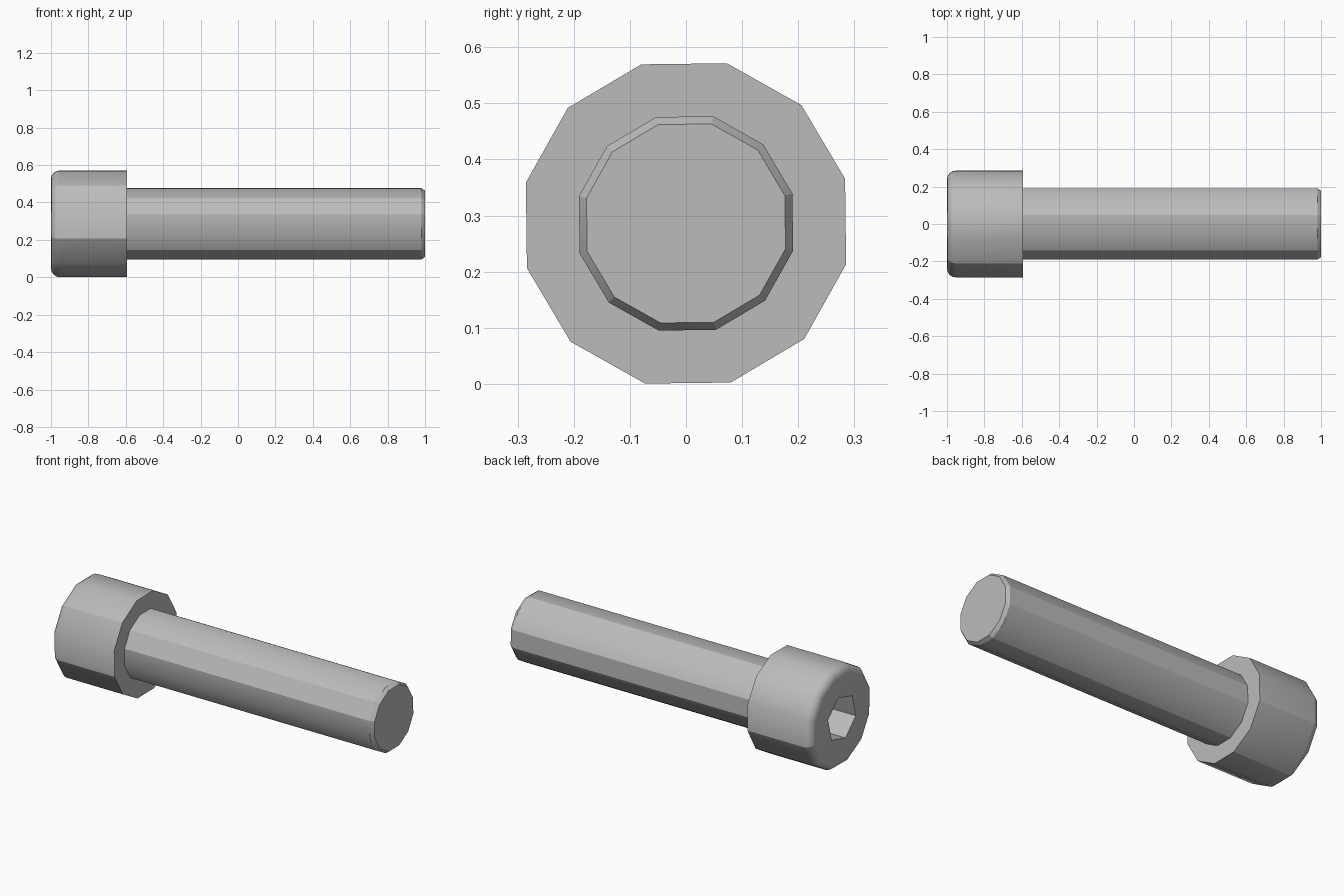
import bpy
import bmesh
from math import sin, cos, pi, radians

default = bpy.data.objects.get("Cube")
if default:
    bpy.data.objects.remove(default, do_unlink=True)

SIDES = 12
TURN = radians(15.7)
AXIS_Z = 0.286
SHANK_R = 0.197
HEAD_R = 0.2945

steel = bpy.data.materials.new("grey steel")
steel.use_nodes = True
grey = (0.5, 0.5, 0.5, 1)
steel.diffuse_color = grey
steel.node_tree.nodes["Principled BSDF"].inputs["Base Color"].default_value = grey


def ring(bm, x, r, n=SIDES):
    """Polygon of n corners around the bolt axis."""
    angles = [TURN + 2 * pi * k / n for k in range(n)]
    return [bm.verts.new((x, r * cos(a), AXIS_Z + r * sin(a))) for a in angles]


def skin(bm, rings, creases=()):
    """Join successive rings with quads; return the lengthwise creases."""
    lines = []
    for a, b in zip(rings, rings[1:]):
        n = len(a)
        for k in range(n):
            bm.faces.new((a[k], a[(k + 1) % n], b[(k + 1) % n], b[k]))
        lines += [bm.edges.get((a[k], b[k])) for k in creases]
    return lines


def finish(bm, name, creases):
    """Smooth shading, with sharp corners and the chosen creases."""
    bm.normal_update()
    for f in bm.faces:
        f.smooth = True
    for e in bm.edges:
        e.smooth = len(e.link_faces) < 2 or e.calc_face_angle(0) < radians(32)
    for e in creases:
        e.smooth = False
    mesh = bpy.data.meshes.new(name)
    bm.to_mesh(mesh)
    bm.free()
    mesh.materials.append(steel)
    obj = bpy.data.objects.new(name, mesh)
    bpy.context.collection.objects.link(obj)


# Shank with a chamfered tip
bm = bmesh.new()
profile = [(-0.594, SHANK_R), (0.98, SHANK_R), (1.0, 0.183)]
rings = [ring(bm, x, r) for x, r in profile]
creases = skin(bm, rings, (0, 2, 4, 5, 7, 9, 11))
bm.faces.new(rings[-1])
finish(bm, "shank", creases)

# Head with a rounded outer rim
bm = bmesh.new()
fillet = 0.048
arc = [pi / 2 * i / 4 for i in range(5)]
profile = [(-1 + fillet * (1 - sin(a)), HEAD_R - fillet * (1 - cos(a)))
           for a in reversed(arc)]
profile += [(-0.594, HEAD_R), (-0.594, SHANK_R)]
rings = [ring(bm, x, r) for x, r in profile]
creases = skin(bm, rings, (4, 6, 9, 11))

# Hexagonal socket sunk into the end of the head
socket = [ring(bm, x, 0.132, 6) for x in (-0.78, -1.0)]
skin(bm, socket)
bm.faces.new(socket[0])
rim, mouth = rings[0], socket[1]
for k in range(6):
    outer = [rim[(2 * k + j) % SIDES] for j in range(3)]
    bm.faces.new(outer + [mouth[(k + 1) % 6], mouth[k]])
bmesh.ops.recalc_face_normals(bm, faces=bm.faces)
finish(bm, "socket_head", creases)
